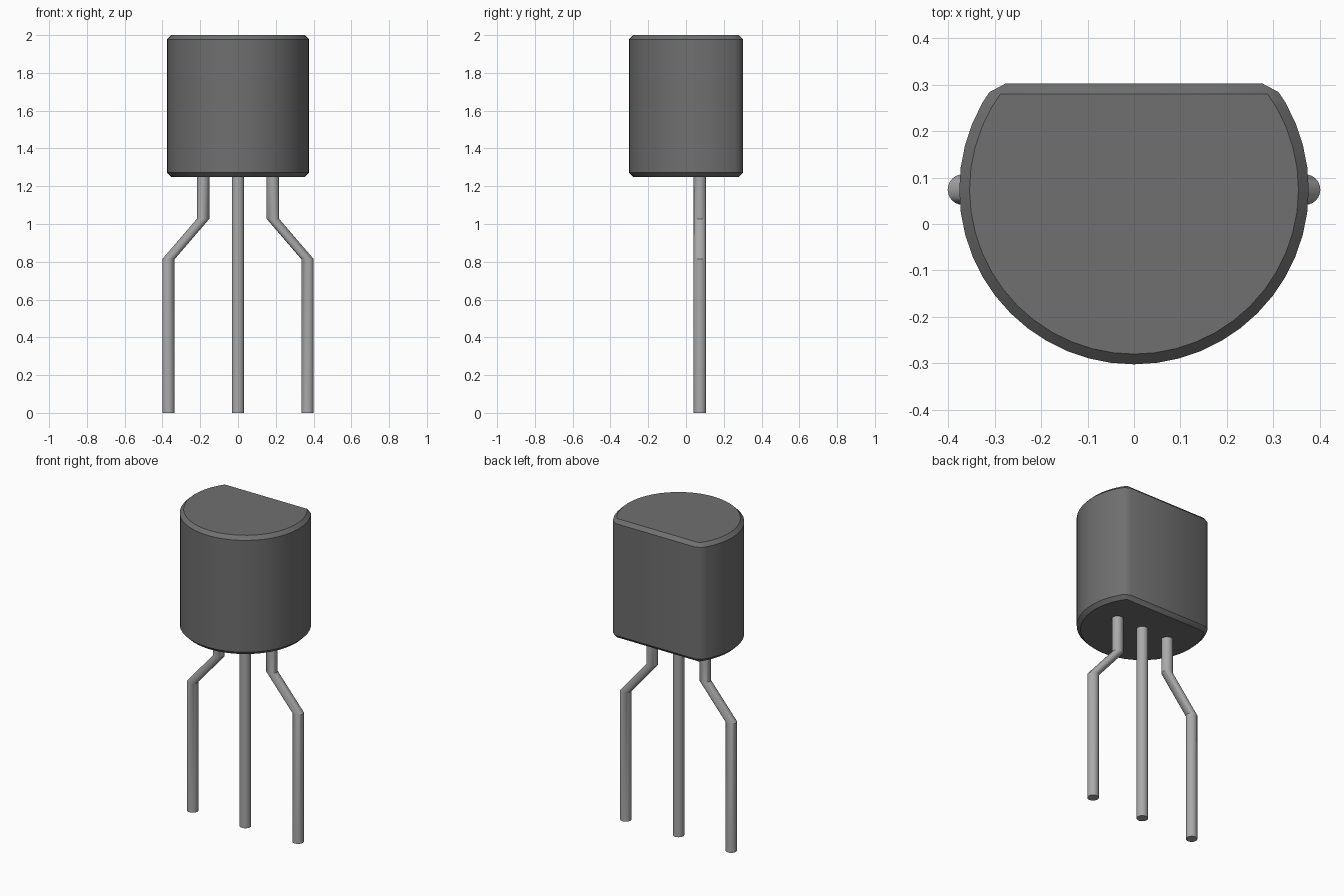
import bpy, bmesh, math

cube = bpy.data.objects.get("Cube")
if cube:
    bpy.data.objects.remove(cube, do_unlink=True)


def material(name, grey):
    mat = bpy.data.materials.new(name)
    mat.use_nodes = True
    colour = (grey, grey, grey, 1)
    mat.diffuse_color = colour
    mat.node_tree.nodes["Principled BSDF"].inputs["Base Color"].default_value = colour
    return mat


def loft(name, rings, mat):
    """Skin a stack of matching rings and cap both ends."""
    bm = bmesh.new()
    loops = [[bm.verts.new(p) for p in ring] for ring in rings]
    n = len(loops[0])
    for low, high in zip(loops, loops[1:]):
        for i in range(n):
            j = (i + 1) % n
            bm.faces.new((low[i], low[j], high[j], high[i]))
    bm.faces.new(loops[0][::-1])
    bm.faces.new(loops[-1])
    bmesh.ops.recalc_face_normals(bm, faces=bm.faces)
    mesh = bpy.data.meshes.new(name)
    bm.to_mesh(mesh)
    bm.free()
    mesh.materials.append(mat)
    obj = bpy.data.objects.new(name, mesh)
    bpy.context.collection.objects.link(obj)
    return obj


def shade(obj):
    bpy.ops.object.select_all(action="DESELECT")
    obj.select_set(True)
    bpy.context.view_layer.objects.active = obj
    bpy.ops.object.shade_smooth_by_angle(angle=math.radians(30))


plastic = material("dark grey plastic", 0.16)
metal = material("grey metal", 0.40)

AXIS_Y = 0.074
BOTTOM, TOP = 1.25, 2.0

# Body: round case cut flat at the back, all sharp edges chamfered
RADIUS, FLAT = 0.376, 0.228
start = math.pi - math.asin(FLAT / RADIUS)
sweep = 3 * math.pi - 2 * start
STEPS = 34
outline = [(RADIUS * math.cos(start + sweep * i / STEPS),
            AXIS_Y + RADIUS * math.sin(start + sweep * i / STEPS))
           for i in range(STEPS + 1)]
body = loft("body", [[(x, y, z) for x, y in outline] for z in (BOTTOM, TOP)], plastic)
bevel = body.modifiers.new("chamfer", "BEVEL")
bevel.width = 0.022
bevel.segments = 1
bevel.limit_method = "ANGLE"
bevel.angle_limit = math.radians(30)
bpy.context.view_layer.objects.active = body
body.select_set(True)
bpy.ops.object.modifier_apply(modifier=bevel.name)
shade(body)

# Legs: round pins, the outer two sheared outwards between level rings
LEG_RADIUS, SIDES = 0.033, 24


def leg(name, path):
    rings = [[(x + LEG_RADIUS * math.cos(math.tau * i / SIDES),
               AXIS_Y + LEG_RADIUS * math.sin(math.tau * i / SIDES), z)
              for i in range(SIDES)] for x, z in path]
    shade(loft(name, rings, metal))


leg("middle_leg", [(0, 0), (0, BOTTOM)])
for name, side in (("left_leg", 1), ("right_leg", -1)):
    leg(name, [(side * x, z) for x, z in
               ((0.368, 0), (0.368, 0.814), (0.185, 1.027), (0.185, BOTTOM))])
